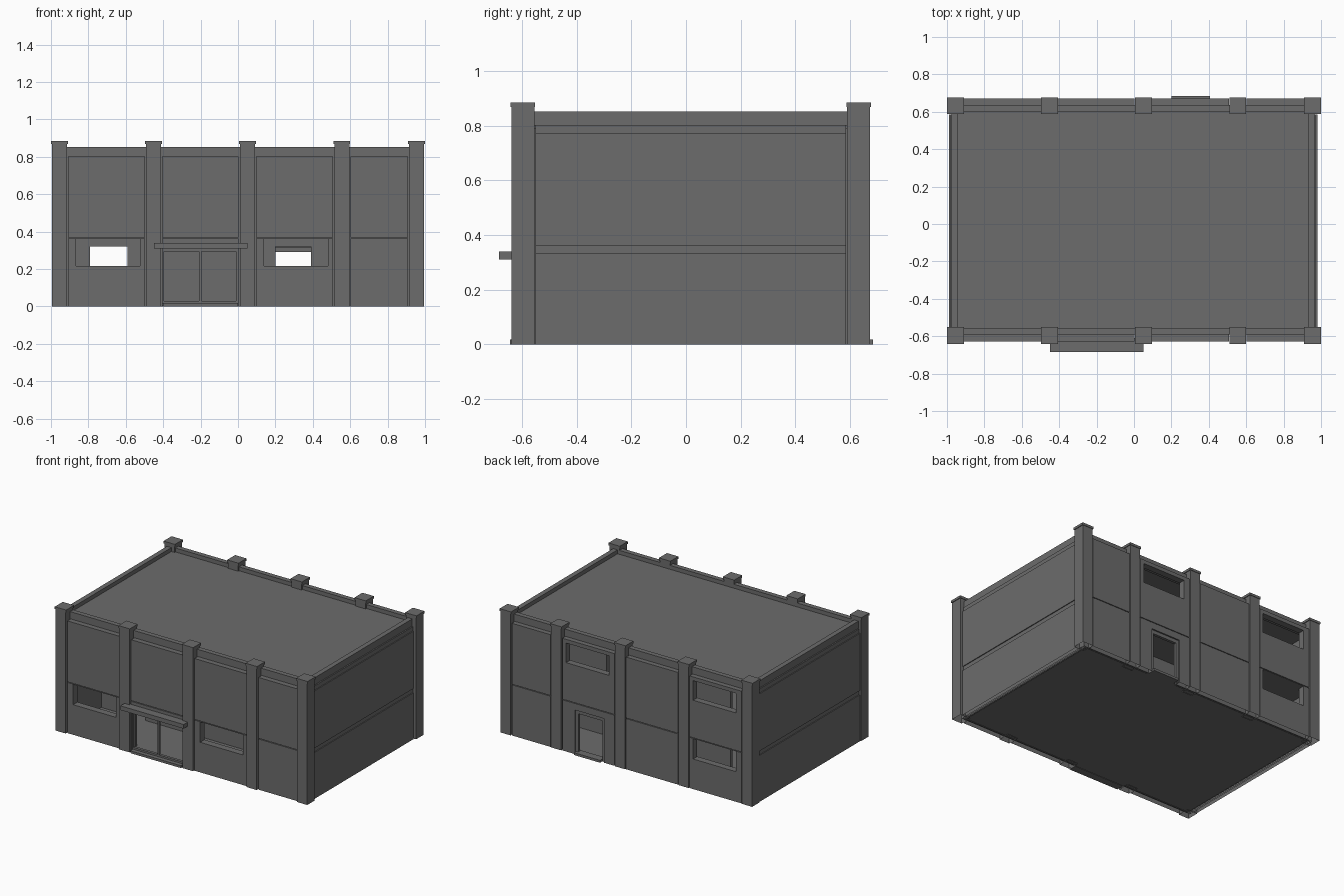
import bpy, bmesh

if "Cube" in bpy.data.objects:
    bpy.data.objects.remove(bpy.data.objects["Cube"])

PILLAR_X = [-0.955, -0.452, 0.05, 0.555, 0.955]
GREY = bpy.data.materials.new("concrete")
GREY.diffuse_color = (0.15, 0.15, 0.15, 1)
GREY.use_nodes = True
GREY.node_tree.nodes["Principled BSDF"].inputs["Base Color"].default_value = GREY.diffuse_color


def finish(name, bm, open_bottom=False):
    bmesh.ops.recalc_face_normals(bm, faces=bm.faces)
    if open_bottom:
        low_faces = [f for f in bm.faces if all(v.co.z < 1e-4 for v in f.verts)]
        bmesh.ops.delete(bm, geom=low_faces, context='FACES')
    me = bpy.data.meshes.new(name)
    bm.to_mesh(me)
    bm.free()
    me.materials.append(GREY)
    ob = bpy.data.objects.new(name, me)
    bpy.context.collection.objects.link(ob)
    return ob


def box(name, x0, x1, y0, y1, z0, z1, open_bottom=False):
    bm = bmesh.new()
    bmesh.ops.create_cube(bm, size=1)
    for v in bm.verts:
        v.co = (x0 if v.co.x < 0 else x1, y0 if v.co.y < 0 else y1, z0 if v.co.z < 0 else z1)
    return finish(name, bm, open_bottom)


def wall(name, x0, x1, y0, y1, z0, z1, holes):
    """Wall along x with rectangular openings (xa, xb, za, zb)."""
    xs = sorted({x0, x1, *[v for h in holes for v in h[:2]]})
    zs = sorted({z0, z1, *[v for h in holes for v in h[2:]]})
    bm = bmesh.new()
    grid = {(x, z): bm.verts.new((x, y0, z)) for x in xs for z in zs}
    for xa, xb in zip(xs, xs[1:]):
        for za, zb in zip(zs, zs[1:]):
            cx, cz = (xa + xb) / 2, (za + zb) / 2
            if not any(h[0] < cx < h[1] and h[2] < cz < h[3] for h in holes):
                bm.faces.new([grid[xa, za], grid[xb, za], grid[xb, zb], grid[xa, zb]])
    bmesh.ops.delete(bm, geom=[v for v in bm.verts if not v.link_faces], context='VERTS')
    ext = bmesh.ops.extrude_face_region(bm, geom=bm.faces[:], use_keep_orig=True)
    for v in ext['geom']:
        if isinstance(v, bmesh.types.BMVert):
            v.co.y = y1
    return finish(name, bm, True)


# front and back walls: backing wall plus two panels per bay with thin joints
win_l, win_r = (-0.865, -0.525), (0.14, 0.48)
low, high = (0.215, 0.36), (0.635, 0.775)
openings = {
    "front": (-0.627, -0.59, [win_l + low, win_r + low, (-0.405, 0.0, 0.0, 0.31)], []),
    "back": (0.67, 0.635, [win_l + low, (0.18, 0.41, 0.0, 0.315)], [win_l + high, win_r + high]),
}
for side, (yo, yi, lower, upper) in openings.items():
    s = 1 if yi > yo else -1
    wall(side + "_backing_wall", -0.96, 0.95, yi, yi + s * 0.012, 0, 0.79, lower + upper)
    for i, (xa, xb) in enumerate(zip(PILLAR_X, PILLAR_X[1:])):
        for storey, z0, z1, holes in (("lower", 0, 0.362, lower), ("upper", 0.367, 0.802, upper)):
            wall(f"{side}_{storey}_panel_{i}", xa + 0.046, xb - 0.046, yo, yi, z0, z1,
                 [h for h in holes if xa < h[0] < xb])
    p0, p1 = sorted((yi, yi + s * 0.035))
    box(side + "_parapet", -0.975, 0.965, p0, p1, 0.78, 0.853)

# side walls: panels separated by shallow recessed strips
for side, outer, s in (("left", -0.99, 1), ("right", 0.98, -1)):
    p0, p1 = sorted((outer, outer + s * 0.035))
    for label, z0, z1 in (("lower", 0, 0.332), ("upper", 0.362, 0.772)):
        box(f"{side}_{label}_panel", p0, p1, -0.55, 0.585, z0, z1, True)
    for label, z in (("floor", 0.332), ("roof", 0.772)):
        r0, r1 = sorted((outer + s * 0.006, outer + s * 0.035))
        box(f"{side}_{label}_strip", r0, r1, -0.55, 0.585, z, z + 0.03)
    b0, b1 = sorted((outer + s * 0.025, outer + s * 0.05))
    box(side + "_backing_wall", b0, b1, -0.59, 0.635, 0, 0.79, True)
    q0, q1 = sorted((outer + s * 0.015, outer + s * 0.05))
    box(side + "_parapet", q0, q1, -0.59, 0.635, 0.80, 0.853)

# slabs
box("ground_floor", -0.945, 0.935, -0.59, 0.635, 0.003, 0.012)
box("upper_floor", -0.945, 0.935, -0.585, 0.63, 0.362, 0.375)
box("roof", -0.945, 0.935, -0.56, 0.605, 0.79, 0.825)

# pillars with wider caps
for row, yc in (("front", -0.597), ("back", 0.632)):
    for i, xc in enumerate(PILLAR_X):
        box(f"{row}_pillar_{i}", xc - 0.04, xc + 0.04, yc - 0.042, yc + 0.042, 0, 0.868, True)
        box(f"{row}_pillar_cap_{i}", xc - 0.045, xc + 0.045, yc - 0.045, yc + 0.045, 0.868, 0.885)

# front entrance: awning, double door frame, threshold
box("awning", -0.45, 0.05, -0.685, -0.61, 0.31, 0.34)
wall("front_door_frame", -0.405, 0.0, -0.615, -0.595, 0.012, 0.31,
     [(-0.395, -0.208, 0.03, 0.293), (-0.195, -0.01, 0.03, 0.293)])
box("front_threshold", -0.40, 0.0, -0.645, -0.59, 0, 0.017)

# back entrance: frame and threshold
wall("back_door_frame", 0.18, 0.41, 0.66, 0.64, 0.0, 0.315, [(0.20, 0.39, 0.012, 0.29)])
box("back_threshold", 0.20, 0.405, 0.63, 0.685, 0, 0.017)

# interior corridor partitions with doorways
doors = [(-0.79, -0.59), (0.20, 0.39)]
for label, y in (("front", -0.20), ("back", 0.32)):
    for storey, z0, z1 in (("lower", 0.012, 0.362), ("upper", 0.375, 0.79)):
        wall(f"{storey}_{label}_partition", -0.945, 0.935, y, y + 0.02, z0, z1,
             [(a, b, z0, z0 + 0.308) for a, b in doors])
